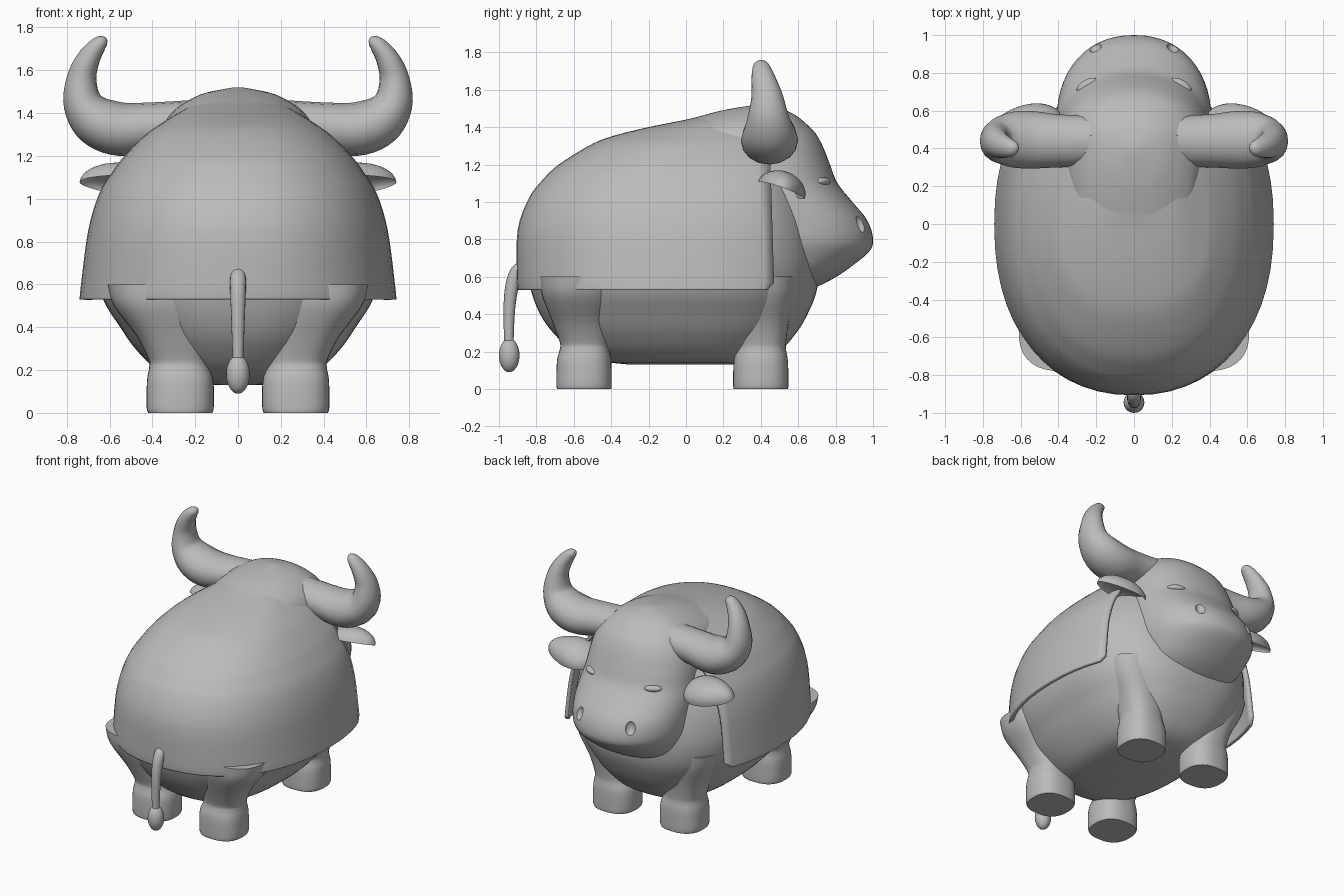
import bpy, bmesh, math
from mathutils import Vector, Matrix

if "Cube" in bpy.data.objects:
    bpy.data.objects.remove(bpy.data.objects["Cube"])

grey = bpy.data.materials.new("plain grey")
grey.diffuse_color = (0.5, 0.5, 0.5, 1)
grey.use_nodes = True
grey.node_tree.nodes["Principled BSDF"].inputs["Base Color"].default_value = grey.diffuse_color


def finish(ob, mirror=False, angle=40):
    ob.data.materials.clear()
    ob.data.materials.append(grey)
    for o in bpy.context.selected_objects:
        o.select_set(False)
    bpy.context.view_layer.objects.active = ob
    ob.select_set(True)
    if mirror:
        ob.modifiers.new("Mirror", 'MIRROR')
        bpy.ops.object.modifier_apply(modifier="Mirror")
    bpy.ops.object.shade_smooth_by_angle(angle=math.radians(angle))
    return ob


def from_bmesh(name, bm):
    bmesh.ops.recalc_face_normals(bm, faces=bm.faces)
    me = bpy.data.meshes.new(name)
    bm.to_mesh(me)
    bm.free()
    ob = bpy.data.objects.new(name, me)
    bpy.context.collection.objects.link(ob)
    return ob


def smooth_rows(rows, steps=4):
    """Catmull-Rom interpolation between section rows."""
    out = []
    v = [Vector(r) for r in rows]
    for i in range(len(v) - 1):
        a, b, c, d = v[max(i - 1, 0)], v[i], v[i + 1], v[min(i + 2, len(v) - 1)]
        for s in range(steps):
            t = s / steps
            out.append(0.5 * (2 * b + (c - a) * t + (2 * a - 5 * b + 4 * c - d) * t ** 2
                              + (3 * b - a - 3 * c + d) * t ** 3))
    return out + [v[-1]]


def loft(rows, p=2.2, n=56, bottom=True):
    """Rows: z, centre x, half width, back y, widest y, front y."""
    bm = bmesh.new()
    rings = []
    for z, cx, w, yb, yc, yf in smooth_rows(rows):
        ring = []
        for k in range(n):
            a = 2 * math.pi * k / n
            c, s = math.cos(a), math.sin(a)
            x = math.copysign(abs(c) ** (2 / p), c) * w
            y = math.copysign(abs(s) ** (2 / p), s) * (yf - yc if s > 0 else yc - yb)
            ring.append(bm.verts.new((cx + x, yc + y, z)))
        rings.append(ring)
    for r, q in zip(rings, rings[1:]):
        for k in range(n):
            bm.faces.new((r[k], r[(k + 1) % n], q[(k + 1) % n], q[k]))
    if bottom:
        bm.faces.new(rings[0][::-1])
    bm.faces.new(rings[-1])
    return bm


def ball(name, loc, size, rot=(0, 0, 0)):
    bm = bmesh.new()
    bmesh.ops.create_uvsphere(bm, u_segments=28, v_segments=16, radius=1)
    m = Matrix.Translation(loc)
    for axis, r in zip("XYZ", rot):
        m = m @ Matrix.Rotation(math.radians(r), 4, axis)
    bm.transform(m @ Matrix.Diagonal((*size, 1)))
    return from_bmesh(name, bm)


def tube(name, pts):
    """Tapered tube through x, y, z, radius points."""
    cu = bpy.data.curves.new(name, 'CURVE')
    cu.dimensions = '3D'
    cu.bevel_depth, cu.bevel_resolution, cu.use_fill_caps = 1, 6, True
    sp = cu.splines.new('POLY')
    pts = smooth_rows(pts, 5)
    sp.points.add(len(pts) - 1)
    for q, (x, y, z, r) in zip(sp.points, pts):
        q.co, q.radius = (x, y, z, 1), r
    ob = bpy.data.objects.new(name, cu)
    bpy.context.collection.objects.link(ob)
    for o in bpy.context.selected_objects:
        o.select_set(False)
    bpy.context.view_layer.objects.active = ob
    ob.select_set(True)
    bpy.ops.object.convert(target='MESH')
    return bpy.context.view_layer.objects.active


# Barrel body
finish(from_bmesh("body", loft([
    (.13, 0, .10, -.30, 0, .25), (.15, 0, .28, -.46, 0, .40), (.20, 0, .38, -.60, 0, .50),
    (.30, 0, .48, -.71, 0, .59), (.40, 0, .55, -.78, 0, .65), (.53, 0, .63, -.83, 0, .70),
    (.70, 0, .67, -.86, 0, .71), (.90, 0, .65, -.85, 0, .68), (1.10, 0, .56, -.74, 0, .62),
    (1.25, 0, .44, -.57, 0, .55), (1.35, 0, .30, -.36, .05, .45)], 2.5)))

# Blanket over the back: open shell with trimmed front edge and rounded corner
bm = loft([
    (.53, 0, .74, -.90, 0, .88), (.60, 0, .733, -.905, 0, .88), (.85, 0, .70, -.90, 0, .87),
    (1.02, 0, .65, -.84, 0, .84), (1.12, 0, .59, -.765, 0, .82), (1.20, 0, .53, -.68, 0, .8),
    (1.30, 0, .43, -.52, 0, .7), (1.35, 0, .36, -.40, .05, .65), (1.40, 0, .28, -.20, .1, .6),
    (1.44, 0, .20, 0, .2, .5), (1.47, 0, .06, .12, .25, .4)], 2.25, bottom=False)
for co, no in (((0, .47, .6), (0, 1, .03)), ((0, .45, .545), (0, 1, -1))):
    bmesh.ops.bisect_plane(bm, geom=bm.verts[:] + bm.edges[:] + bm.faces[:], plane_co=co,
                           plane_no=no, clear_outer=True)
blanket = from_bmesh("blanket", bm)
sol = blanket.modifiers.new("Thickness", 'SOLIDIFY')
sol.thickness, sol.offset = .025, -1
finish(blanket)

# Head, jaw and neck hump in one form
head = from_bmesh("head", loft([
    (.53, 0, .20, .30, .45, .66), (.57, 0, .28, .25, .48, .75), (.63, 0, .34, .22, .50, .85),
    (.73, 0, .385, .20, .53, .975), (.80, 0, .405, .20, .55, 1.0), (.90, 0, .41, .20, .55, .97),
    (1.0, 0, .41, .20, .52, .89), (1.10, 0, .40, .15, .48, .81), (1.20, 0, .39, .10, .45, .77),
    (1.30, 0, .37, -.05, .42, .73), (1.37, 0, .335, -.20, .40, .69), (1.42, 0, .29, -.05, .40, .64),
    (1.46, 0, .23, .08, .40, .59), (1.495, 0, .15, .22, .40, .52), (1.52, 0, .02, .38, .40, .42)]))
for s in (-1, 1):
    cutter = ball("nostril_cutter", (s * .215, .955, .895), (.04, .05, .06), (0, 0, s * -20))
    cutter.hide_render = True
    bpy.context.view_layer.objects.active = head
    mod = head.modifiers.new("Nostril", 'BOOLEAN')
    mod.operation, mod.object = 'DIFFERENCE', cutter
    bpy.ops.object.modifier_apply(modifier="Nostril")
    bpy.data.objects.remove(cutter)
finish(head)

# Closed eyelids
finish(ball("eyelids", (.25, .735, 1.11), (.06, .028, .022), (0, 0, -30)), True)

# Horns: thick root curving up to a blunt tip, deeper than tall
horns = tube("horns", [
    (.22, .44, 1.35, .11), (.40, .44, 1.335, .115), (.55, .445, 1.325, .125), (.66, .445, 1.365, .118),
    (.725, .44, 1.45, .092), (.73, .435, 1.56, .07), (.70, .42, 1.65, .055), (.655, .41, 1.715, .04),
    (.625, .41, 1.737, .026), (.612, .41, 1.743, .008)])
for v in horns.data.vertices:
    v.co.y = .44 + (v.co.y - .44) * 1.22
finish(horns, True)

# Ears: cupped leaves opening forward and down
bm = bmesh.new()
bmesh.ops.create_uvsphere(bm, u_segments=32, v_segments=16, radius=1)
for v in bm.verts:
    v.co.z *= 1 if v.co.z > 0 else -.55
    v.co.y *= 1 - .25 * v.co.x
bm.transform(Matrix.Translation((.55, .51, 1.065)) @ Matrix.Rotation(math.radians(-20), 4, 'X')
             @ Matrix.Rotation(math.radians(-4), 4, 'Y') @ Matrix.Diagonal((.19, .13, .10, 1)))
finish(from_bmesh("ears", bm), True, 60)


# Legs with slightly swollen hooves
def legs(name, cy, top):
    rows = [(0, .27, .15, cy - .145, cy, cy + .145), (.03, .27, .157, cy - .148, cy, cy + .148),
            (.15, .27, .155, cy - .145, cy, cy + .145), (.21, .275, .14, cy - .13, cy, cy + .135),
            (.25, .28, .138, cy - .13, cy, cy + .135)]
    finish(from_bmesh(name, loft(rows + top, 2.5, 36)), True)


legs("hind_legs", -.545, [(.36, .31, .165, -.715, -.56, -.40), (.50, .36, .22, -.77, -.57, -.37),
                          (.60, .37, .24, -.78, -.57, -.36)])
legs("front_legs", .40, [(.36, .30, .155, .255, .40, .55), (.50, .33, .20, .22, .40, .58),
                         (.60, .35, .21, .2, .40, .59)])

# Tail and tuft
finish(tube("tail", [(0, -.86, .655, .03), (0, -.90, .63, .037), (0, -.93, .55, .036),
                     (0, -.945, .42, .031), (0, -.947, .25, .025)]))
finish(ball("tail_tuft", (0, -.945, .18), (.055, .055, .09)))
